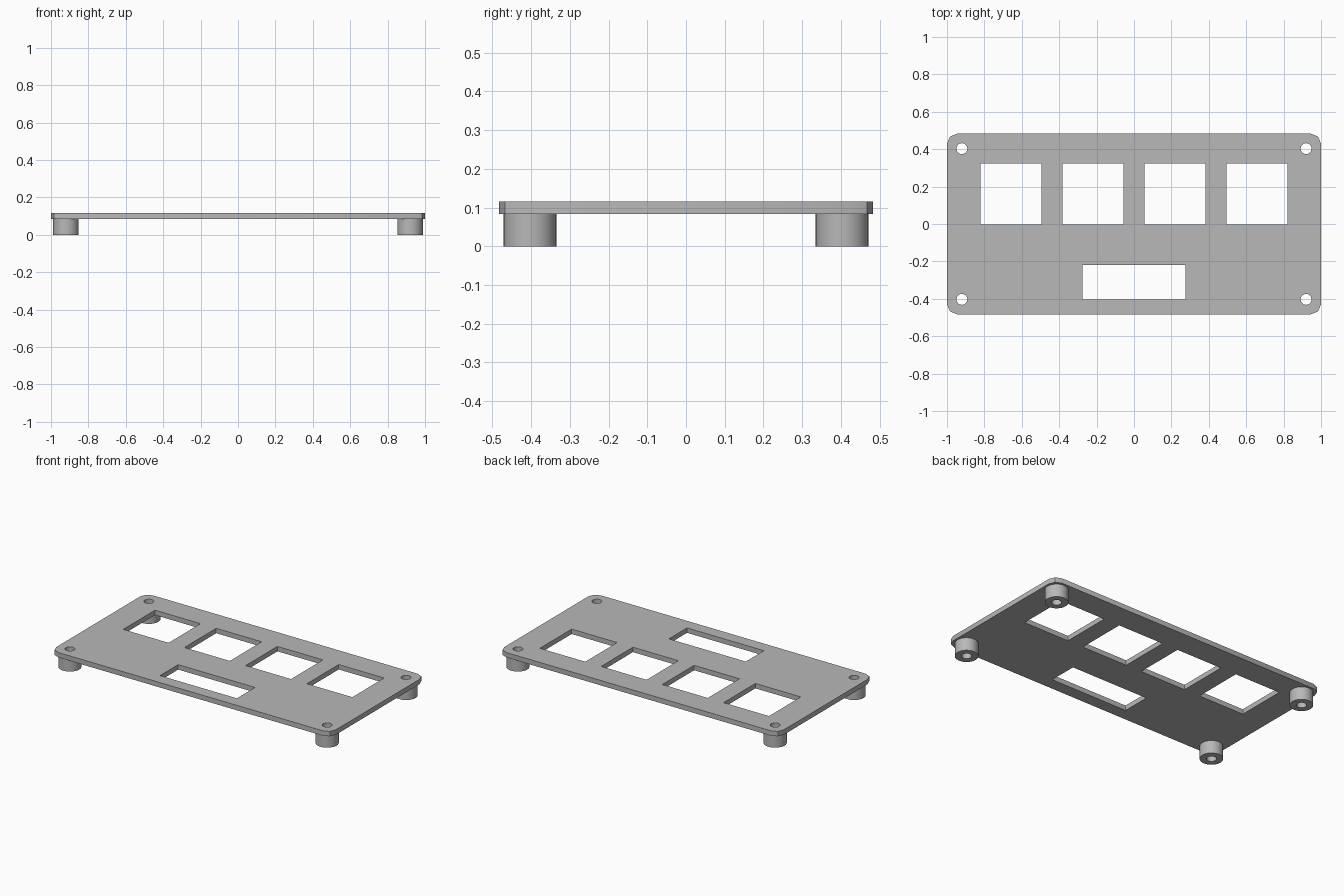
import bpy, bmesh
from math import sin, cos, pi

cube = bpy.data.objects.get("Cube")
if cube:
    bpy.data.objects.remove(cube, do_unlink=True)

grey = bpy.data.materials.new("plain grey")
grey.use_nodes = True
grey.diffuse_color = (0.48, 0.48, 0.48, 1)
grey.node_tree.nodes["Principled BSDF"].inputs["Base Color"].default_value = (0.48, 0.48, 0.48, 1)


def arc(x, y, r, start, sweep, steps):
    return [(x + r * cos(start + sweep * i / steps), y + r * sin(start + sweep * i / steps))
            for i in range(steps)]


def circle(x, y, r):
    return arc(x, y, r, 0, 2 * pi, 32)


def rectangle(x, y, w, h):
    return [(x - w / 2, y - h / 2), (x + w / 2, y - h / 2),
            (x + w / 2, y + h / 2), (x - w / 2, y + h / 2)]


def rounded_rectangle(w, h, r, steps):
    points = []
    for i, (sx, sy) in enumerate([(1, 1), (-1, 1), (-1, -1), (1, -1)]):
        cx, cy = sx * (w / 2 - r), sy * (h / 2 - r)
        points += arc(cx, cy, r, i * pi / 2, pi / 2, steps)
        end = (i + 1) * pi / 2
        points.append((cx + r * cos(end), cy + r * sin(end)))
    return points


def extruded(name, loops, bottom, top):
    """Solid from an outline and its holes, drawn as a filled curve."""
    curve = bpy.data.curves.new(name + "_profile", "CURVE")
    curve.dimensions = "2D"
    curve.fill_mode = "BOTH"
    curve.extrude = (top - bottom) / 2
    for loop in loops:
        spline = curve.splines.new("POLY")
        spline.points.add(len(loop) - 1)
        for point, (x, y) in zip(spline.points, loop):
            point.co = (x, y, 0, 1)
        spline.use_cyclic_u = True
    helper = bpy.data.objects.new(name + "_profile", curve)
    bpy.context.collection.objects.link(helper)
    bpy.context.view_layer.update()
    mesh = bpy.data.meshes.new_from_object(
        helper.evaluated_get(bpy.context.evaluated_depsgraph_get()))
    bpy.data.objects.remove(helper, do_unlink=True)
    bm = bmesh.new()
    bm.from_mesh(mesh)
    bmesh.ops.remove_doubles(bm, verts=bm.verts, dist=1e-5)
    bmesh.ops.recalc_face_normals(bm, faces=bm.faces)
    bm.to_mesh(mesh)
    bm.free()
    mesh.name = name
    mesh.materials.clear()
    mesh.materials.append(grey)
    obj = bpy.data.objects.new(name, mesh)
    obj.location.z = (top + bottom) / 2
    bpy.context.collection.objects.link(obj)
    return obj


def smooth(obj):
    bpy.ops.object.select_all(action="DESELECT")
    obj.select_set(True)
    bpy.context.view_layer.objects.active = obj
    bpy.ops.object.shade_smooth_by_angle(angle=pi / 6)


HOLE_X, HOLE_Y, HOLE_R = 0.92, 0.403, 0.029
UNDERSIDE, TOP = 0.083, 0.115
corners = {"front_right": (-HOLE_X, -HOLE_Y), "front_left": (HOLE_X, -HOLE_Y),
           "back_right": (-HOLE_X, HOLE_Y), "back_left": (HOLE_X, HOLE_Y)}

# Face plate: four square windows, one wide slot and four screw holes
loops = [rounded_rectangle(2, 0.967, 0.055, 2)]
loops += [rectangle((i - 1.5) * 0.438, 0.16, 0.325, 0.325) for i in range(4)]
loops.append(rectangle(0, -0.311, 0.55, 0.185))
loops += [circle(x, y, HOLE_R) for x, y in corners.values()]
smooth(extruded("face_plate", loops, UNDERSIDE, TOP))

# Hollow standoffs under the corners
for name, (x, y) in corners.items():
    smooth(extruded(name + "_standoff", [circle(x, y, 0.068), circle(x, y, HOLE_R)],
                    0, UNDERSIDE))
